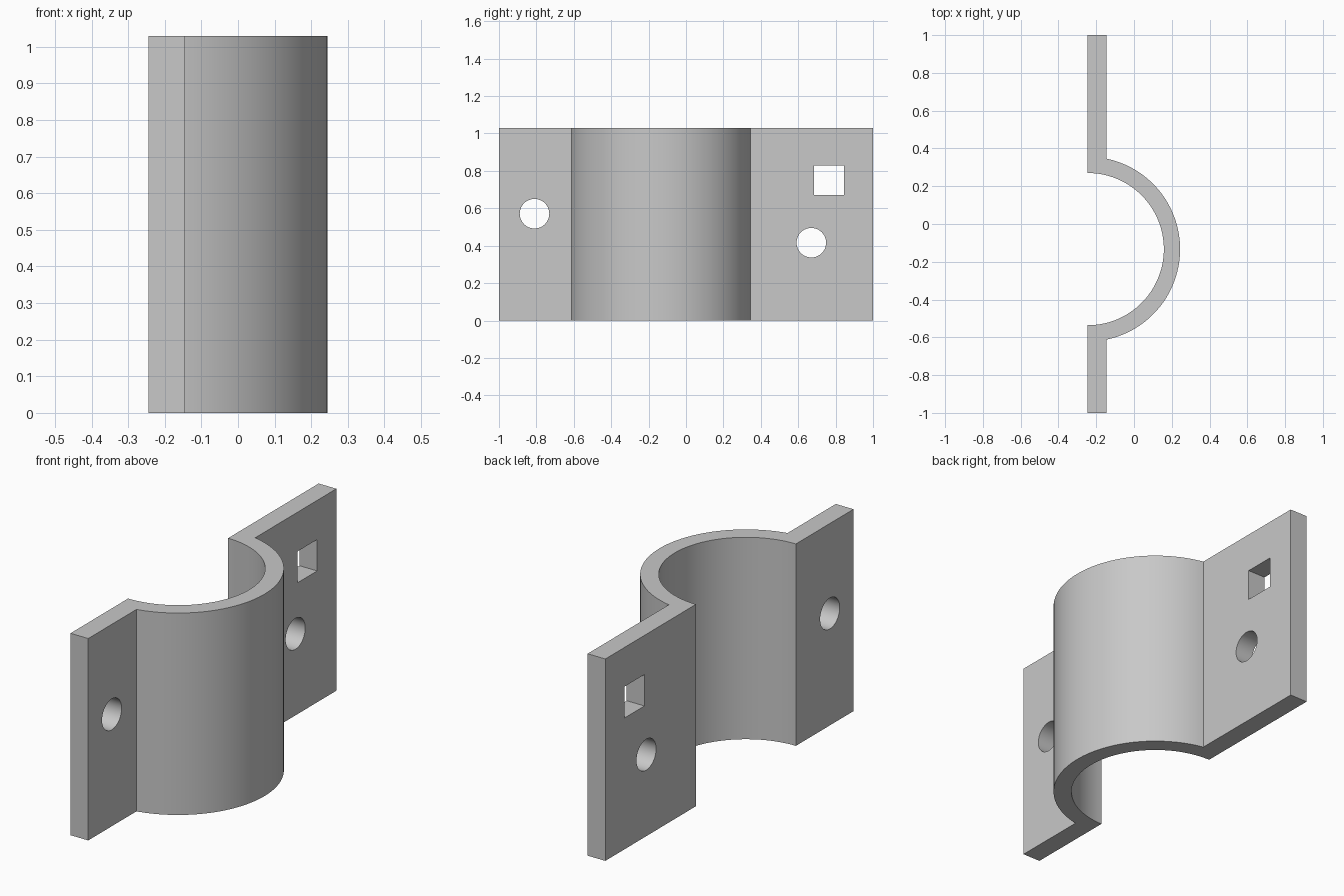
import bpy, bmesh
from math import asin, cos, sin, pi, radians

default = bpy.data.objects.get("Cube")
if default:
    bpy.data.objects.remove(default, do_unlink=True)

HEIGHT = 1.03
BACK, FACE = -0.245, -0.145      # flange back and front planes
CENTER_Y = -0.133                # axis of the half ring
R_IN, R_OUT = 0.403, 0.489
STEPS = 64

steel = bpy.data.materials.new("plain grey")
steel.use_nodes = True
grey = (0.58, 0.58, 0.58, 1)
steel.diffuse_color = grey
steel.node_tree.nodes["Principled BSDF"].inputs["Base Color"].default_value = grey


def prism(name, points, direction):
    """Extrude a closed outline along a direction."""
    bm = bmesh.new()
    face = bm.faces.new([bm.verts.new(p) for p in points])
    top = bmesh.ops.extrude_face_region(bm, geom=[face])
    verts = [v for v in top["geom"] if isinstance(v, bmesh.types.BMVert)]
    bmesh.ops.translate(bm, verts=verts, vec=direction)
    bmesh.ops.recalc_face_normals(bm, faces=bm.faces)
    mesh = bpy.data.meshes.new(name)
    bm.to_mesh(mesh)
    bm.free()
    mesh.materials.append(steel)
    obj = bpy.data.objects.new(name, mesh)
    bpy.context.collection.objects.link(obj)
    return obj


def arc(radius, start, end):
    angles = [start + (end - start) * i / STEPS for i in range(STEPS + 1)]
    return [(BACK + radius * cos(a), CENTER_Y + radius * sin(a), 0) for a in angles]


# Clamp half: two flanges joined by a half ring
meet = pi / 2 - asin((FACE - BACK) / R_OUT)
outline = [(BACK, -1, 0), (FACE, -1, 0)]
outline += arc(R_OUT, -meet, meet)
outline += [(FACE, 1, 0), (BACK, 1, 0)]
outline += arc(R_IN, pi / 2, -pi / 2)
clamp = prism("clamp_half", outline, (0, 0, HEIGHT))


# Bolt holes and square hole through the flanges
def hole(name, y, z, radius, sides, turn=0):
    ring = [(BACK - 0.1, y + radius * cos(turn + 2 * pi * i / sides),
             z + radius * sin(turn + 2 * pi * i / sides)) for i in range(sides)]
    cutter = prism(name, ring, (0.3, 0, 0))
    cutter.hide_render = True
    return cutter


cutters = [
    hole("front_bolt_hole", -0.81, 0.571, 0.079, 48),
    hole("back_bolt_hole", 0.67, 0.416, 0.079, 48),
    hole("square_hole", 0.765, 0.75, 0.08 * 2 ** 0.5, 4, pi / 4),
]
bpy.ops.object.select_all(action="DESELECT")
clamp.select_set(True)
bpy.context.view_layer.objects.active = clamp
for cutter in cutters:
    mod = clamp.modifiers.new(cutter.name, "BOOLEAN")
    mod.operation = "DIFFERENCE"
    mod.solver = "EXACT"
    mod.object = cutter
    bpy.ops.object.modifier_apply(modifier=mod.name)
    bpy.data.objects.remove(cutter, do_unlink=True)

# Smooth curves, sharp corners
bpy.ops.object.shade_smooth_by_angle(angle=radians(20))
